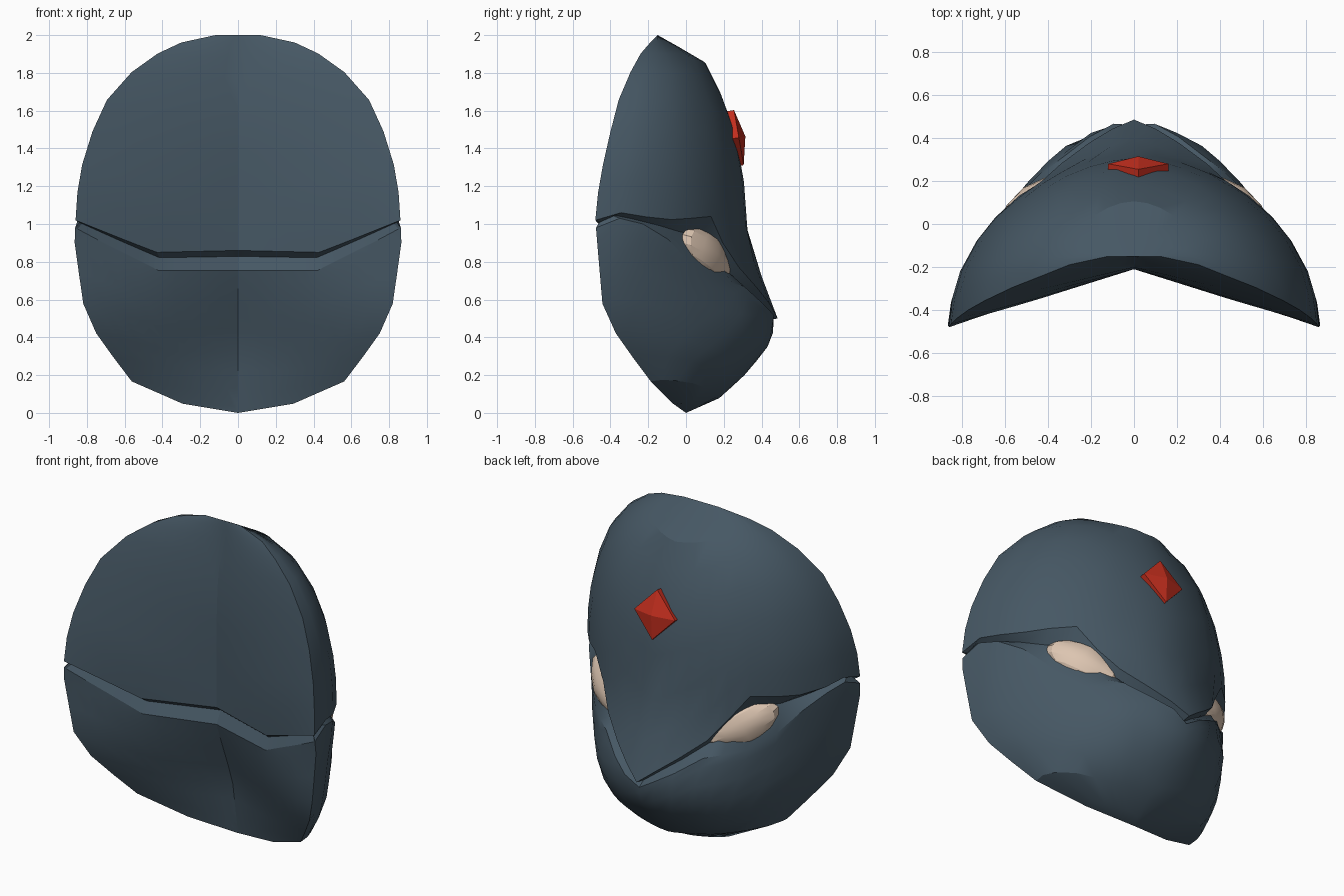
import bpy, bmesh, math
from mathutils import Vector, Matrix

cube = bpy.data.objects.get("Cube")
if cube:
    bpy.data.objects.remove(cube)


def material(name, rgb):
    m = bpy.data.materials.new(name)
    m.use_nodes = True
    m.diffuse_color = (*rgb, 1)
    bsdf = m.node_tree.nodes["Principled BSDF"]
    bsdf.inputs["Base Color"].default_value = (*rgb, 1)
    bsdf.inputs["Roughness"].default_value = 0.7
    return m


slate = material("slate", (0.061, 0.096, 0.127))
beige = material("beige", (0.72, 0.56, 0.44))
red = material("red", (0.56, 0.028, 0.013))


def curve(*points):
    """Piecewise linear function through (key, value) points."""
    pts = sorted(points)

    def f(k):
        if k <= pts[0][0]:
            return pts[0][1]
        for (a, u), (b, v) in zip(pts, pts[1:]):
            if k <= b:
                return u + (v - u) * (k - a) / (b - a)
        return pts[-1][1]
    return f


def finish(name, bm, mat, angle):
    bmesh.ops.remove_doubles(bm, verts=bm.verts, dist=0.0005)
    bmesh.ops.recalc_face_normals(bm, faces=bm.faces)
    mesh = bpy.data.meshes.new(name)
    bm.to_mesh(mesh)
    bm.free()
    mesh.materials.append(mat)
    ob = bpy.data.objects.new(name, mesh)
    bpy.context.collection.objects.link(ob)
    bpy.ops.object.select_all(action='DESELECT')
    ob.select_set(True)
    bpy.context.view_layer.objects.active = ob
    bpy.ops.object.shade_smooth_by_angle(angle=math.radians(angle))


# Mask profiles by height: half width, rim depth, outer ridge, inner ridge
width = curve((0, 0), (.05, .3), (.17, .57), (.42, .75), (.58, .82), (.9, .865),
              (1.02, .86), (1.17, .85), (1.4, .81), (1.65, .7), (1.83, .54), (1.95, .35), (2, .12))
rim = curve((0, 0), (.05, -.07), (.17, -.19), (.4, -.36), (.55, -.44), (.9, -.47),
            (1.02, -.48), (1.22, -.46), (1.45, -.41), (1.72, -.34), (1.92, -.23), (2, -.15))
ridge = curve((0, 0), (.08, .18), (.2, .31), (.33, .42), (.4, .46), (.46, .46), (.5, .485),
              (.75, .39), (.9, .33), (1.2, .31), (1.4, .28), (1.58, .24), (1.7, .18), (1.86, .1), (2, -.15))
hollow = curve((0, 0), (.35, -.055), (.75, -.21), (1.53, -.21), (2, -.15))
power = curve((0, .47), (.3, .58), (.45, .7), (.65, .69), (1.05, .5))

# Groove edges by sideways position, for the outer and inner faces
outer_top = curve((0, .5), (.25, .66), (.4, .77), (.5, .9), (.62, 1.04), (.9, 1.02), (.985, 1.06), (1, 1.02))
outer_low = curve((0, .46), (.25, .58), (.4, .67), (.68, .72), (.78, .83), (.85, .92), (.94, 1), (.985, 1.03), (1, .98))
inner_top = curve((0, .86), (.5, .85), (1, 1.02))
inner_low = curve((0, .755), (.5, .755), (1, .98))

half = [.12, .25, .4, .5, .62, .75, .85, .94, .985, 1]
columns = [-t for t in reversed(half)] + [0] + half
upper_rows = [1, .96, .9, .8, .65, .48, .3, .15, 0]
lower_rows = [0, .08, .24, .41, .57, .7, .83, .95, 1]


def outer_y(t, z):
    return rim(z) + (ridge(z) - rim(z)) * max(0, 1 - abs(t) ** 1.85) ** power(z)


def inner_y(t, z):
    return rim(z) + (hollow(z) - rim(z)) * (1 - abs(t))


def column(t, top, low, depth, inset):
    a, b = top(abs(t)), low(abs(t))
    pts = [Vector((t * width(z), depth(t, z), z)) for z in (a + (2 - a) * q for q in upper_rows)]
    z = a - .3 * (a - b)
    push = .02 if abs(t) == 1 else inset
    pts.append(Vector((t * width(z) * .975, depth(t, z) + push, z)))
    pts += [Vector((t * width(z), depth(t, z), z)) for z in (b * (1 - q) for q in lower_rows)]
    return pts


# Mask shell with its groove, closed between outer and inner face
bm = bmesh.new()
for top, low, depth, inset in ((outer_top, outer_low, outer_y, -.06),
                               (inner_top, inner_low, inner_y, .04)):
    grid = [[bm.verts.new(p) for p in column(t, top, low, depth, inset)] for t in columns]
    for c, d in zip(grid, grid[1:]):
        for i in range(len(c) - 1):
            bm.faces.new((c[i], c[i + 1], d[i + 1], d[i]))
bmesh.ops.dissolve_degenerate(bm, dist=0.0005, edges=bm.edges)
finish("mask", bm, slate, 24)

# Eyes: ellipsoids with a pointed lower inner end
for side, name in ((1, "left_eye"), (-1, "right_eye")):
    bm = bmesh.new()
    bmesh.ops.create_uvsphere(bm, u_segments=12, v_segments=8, radius=1)
    along = Vector((-.28, .22, -.19)).normalized()
    out = Vector((.62, .78, .1))
    out = (out - along * out.dot(along)).normalized()
    up = out.cross(along)
    for v in bm.verts:
        x, y, z = v.co
        taper = 1 - .35 * max(0, x) - .1 * max(0, -x)
        p = Vector((.465, .105, .838)) + along * x * .225 + out * y * .08 * taper + up * z * .118 * taper
        v.co = (p.x * side, p.y, p.z)
    finish(name, bm, beige, 20)

# Forehead gem: diamond plate with a low pyramid on top
bm = bmesh.new()
tilt = Matrix.Translation((.02, .265, 1.455)) @ Matrix.Rotation(math.radians(10), 4, 'X')
rings = []
for y in (-.04, .015):
    rings.append([bm.verts.new(tilt @ Vector(p)) for p in
                  ((.14, y, 0), (0, y, .148), (-.14, y, 0), (0, y, -.148))])
peak = bm.verts.new(tilt @ Vector((0, .05, 0)))
bm.faces.new(rings[0])
for i in range(4):
    j = (i + 1) % 4
    bm.faces.new((rings[0][i], rings[0][j], rings[1][j], rings[1][i]))
    bm.faces.new((rings[1][i], rings[1][j], peak))
finish("forehead_gem", bm, red, 10)
